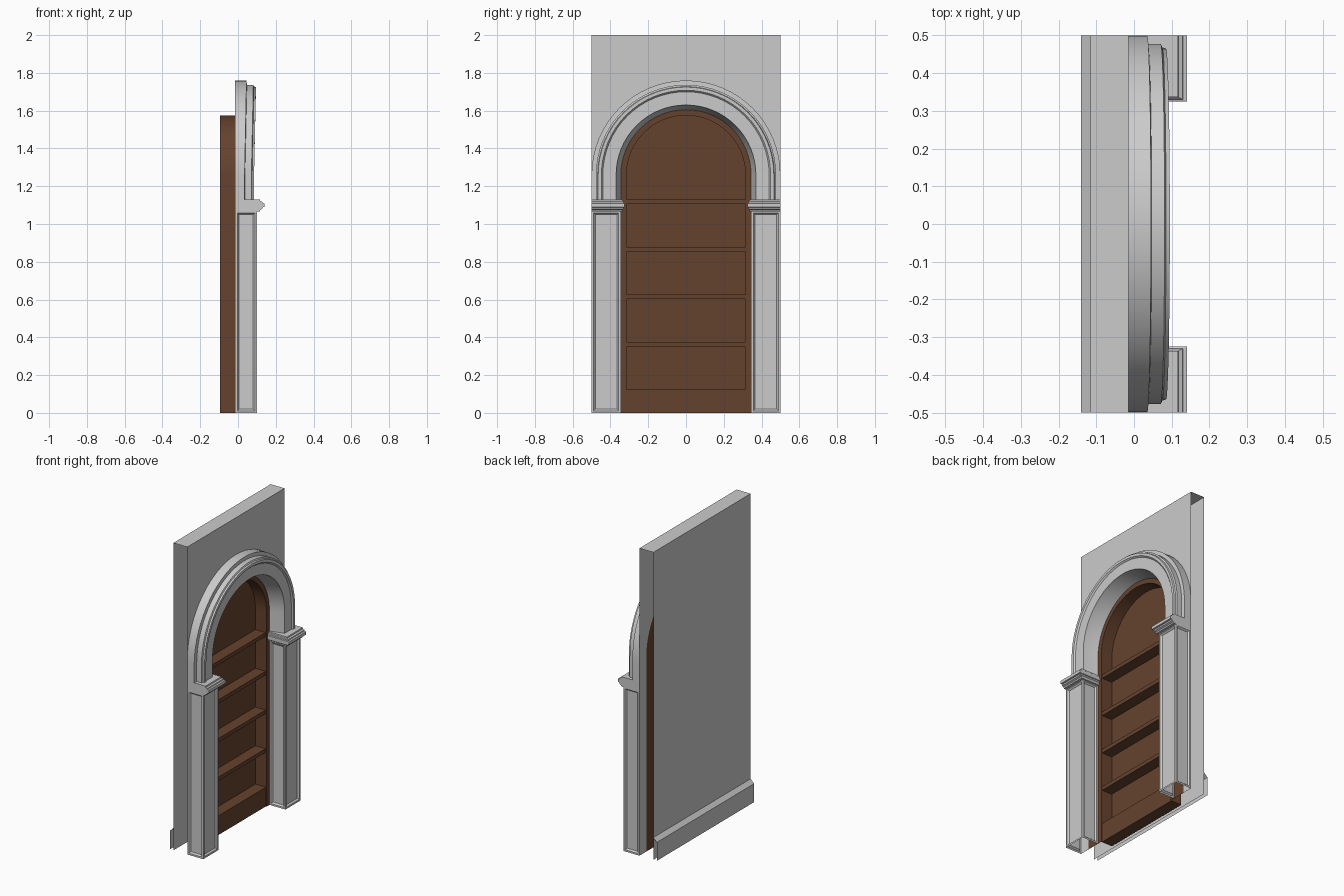
import bpy, bmesh, math

if "Cube" in bpy.data.objects:
    bpy.data.objects.remove(bpy.data.objects["Cube"])

SPRING = 1.26      # centre height of the arch
FRONT = -0.015     # plane of the wall front
BACK = -0.115      # plane of the wall back

wood = bpy.data.materials.new("wood")
wood.diffuse_color = (0.13, 0.055, 0.027, 1)
wood.use_nodes = True
wood.node_tree.nodes["Principled BSDF"].inputs["Base Color"].default_value = wood.diffuse_color


def finish(name, bm, mat=None, smooth=False, mirror=False, face_front=False):
    bmesh.ops.recalc_face_normals(bm, faces=bm.faces[:])
    if face_front and sum(f.normal.x * f.calc_area() for f in bm.faces) < 0:
        bmesh.ops.reverse_faces(bm, faces=bm.faces[:])
    me = bpy.data.meshes.new(name)
    bm.to_mesh(me)
    bm.free()
    ob = bpy.data.objects.new(name, me)
    bpy.context.collection.objects.link(ob)
    if mat:
        me.materials.append(mat)
    if mirror:
        m = ob.modifiers.new("mirror", 'MIRROR')
        m.use_axis = (False, True, False)
        m.use_clip = False
        m.use_mirror_merge = False
    if smooth:
        bpy.ops.object.select_all(action='DESELECT')
        ob.select_set(True)
        bpy.context.view_layer.objects.active = ob
        bpy.ops.object.shade_smooth_by_angle(angle=math.radians(30))
    return ob


def arch_points(r, z0, n=32):
    # upright, half circle, upright: (y, z, rise 0..1)
    arc = [(-r * math.cos(math.pi * i / n), SPRING + r * math.sin(math.pi * i / n),
            math.sin(math.pi * i / n)) for i in range(n + 1)]
    return [(-r, z0, 0)] + arc + [(r, z0, 0)]


def sweep_arch(bm, profile, z0, swell=0):
    rows = [[bm.verts.new((x + (swell * s if x > 0 else 0), y, z))
             for y, z, s in arch_points(r, z0)] for r, x in profile]
    for a, b in zip(rows, rows[1:]):
        for i in range(len(a) - 1):
            bm.faces.new((a[i], a[i + 1], b[i + 1], b[i]))
    return rows


def box(bm, x0, x1, y0, y1, z0, z1):
    vs = bmesh.ops.create_cube(bm, size=1)["verts"]
    for v in vs:
        v.co = (x1 if v.co.x > 0 else x0, y1 if v.co.y > 0 else y0, z1 if v.co.z > 0 else z0)


# wall: open-ended shell with an arched opening in front
bm = bmesh.new()
hole = [bm.verts.new((FRONT, y, z)) for y, z, s in arch_points(0.43, 0)]
fl, fr, tr, tl = [bm.verts.new((FRONT, y, z)) for y, z in ((-.5, 0), (.5, 0), (.5, 2), (-.5, 2))]
bm.faces.new([fl] + hole + [fr, tr, tl])
bt = [bm.verts.new((BACK, y, 2)) for y in (-.5, .5)]
bb = [bm.verts.new((BACK, y, 0)) for y in (-.5, .5)]
bm.faces.new((tl, tr, bt[1], bt[0]))
bm.faces.new((bt[0], bt[1], bb[1], bb[0]))
wall = finish("wall", bm)
# make the top face point up
top = next(p for p in wall.data.polygons if abs(p.normal.z) > 0.9)
if top.normal.z < 0:
    wall.data.flip_normals()

# skirting along the back of the wall
bm = bmesh.new()
rows = [[bm.verts.new((x, y, z)) for y in (-.5, .5)]
        for x, z in ((-.14, 0), (-.14, .12), (BACK, .145))]
for a, b in zip(rows, rows[1:]):
    bm.faces.new((a[0], b[0], b[1], a[1]))
skirting = finish("back_skirting", bm)
if skirting.data.polygons[0].normal.x > 0:
    skirting.data.flip_normals()

# bookcase niche: face frame, lining and back panel
bm = bmesh.new()
rows = sweep_arch(bm, [(.43, FRONT), (.315, FRONT), (.315, -.095)], 0)
bm.faces.new(rows[-1])
finish("bookcase_niche", bm, wood, smooth=True, face_front=True)

# shelves and plinth
for i in range(4):
    bm = bmesh.new()
    z = 0.35 + 0.2517 * i
    box(bm, -.095, -.022, -.315, .315, z, z + .025)
    finish("shelf_%d" % (i + 1), bm, wood)
bm = bmesh.new()
box(bm, -.095, -.02, -.315, .315, 0, .125)
finish("bookcase_plinth", bm, wood)

# moulded arch, slightly thicker toward the crown
bm = bmesh.new()
sweep_arch(bm, [(.345, FRONT), (.368, .06), (.37, .076), (.44, .076), (.448, .085), (.465, .085),
                (.468, .075), (.477, .071), (.477, .037), (.5, .035), (.5, FRONT)], 1.12, swell=.01)
finish("arch_moulding", bm, smooth=True, face_front=True)

# pilaster with recessed panels, open at back, top and bottom
bm = bmesh.new()
box(bm, FRONT, .1, -.5, -.345, 0, 1.07)
bm.normal_update()
bmesh.ops.delete(bm, geom=[f for f in bm.faces if f.normal.x < -.5 or abs(f.normal.z) > .5],
                 context='FACES_ONLY')
sides = bm.faces[:]
bmesh.ops.inset_individual(bm, faces=sides, thickness=.016, depth=0)
bmesh.ops.inset_individual(bm, faces=sides, thickness=.012, depth=-.01)
finish("pilaster", bm, mirror=True, face_front=True)

# stepped capital, flush with the outer edge
bm = bmesh.new()
rows = [[bm.verts.new(p) for p in ((FRONT, -.5, z), (.1 + d, -.5, z),
                                   (.1 + d, -.345 + d / 2, z), (FRONT, -.345 + d / 2, z))]
        for d, z in ((0, 1.065), (.015, 1.067), (.018, 1.075), (.028, 1.08), (.03, 1.088),
                     (.04, 1.09), (.04, 1.109), (.03, 1.111), (.028, 1.118), (.018, 1.122), (.016, 1.13))]
for a, b in zip(rows, rows[1:]):
    for i in range(3):
        bm.faces.new((a[i], a[i + 1], b[i + 1], b[i]))
bm.faces.new(rows[-1])
finish("capital", bm, mirror=True, face_front=True)
